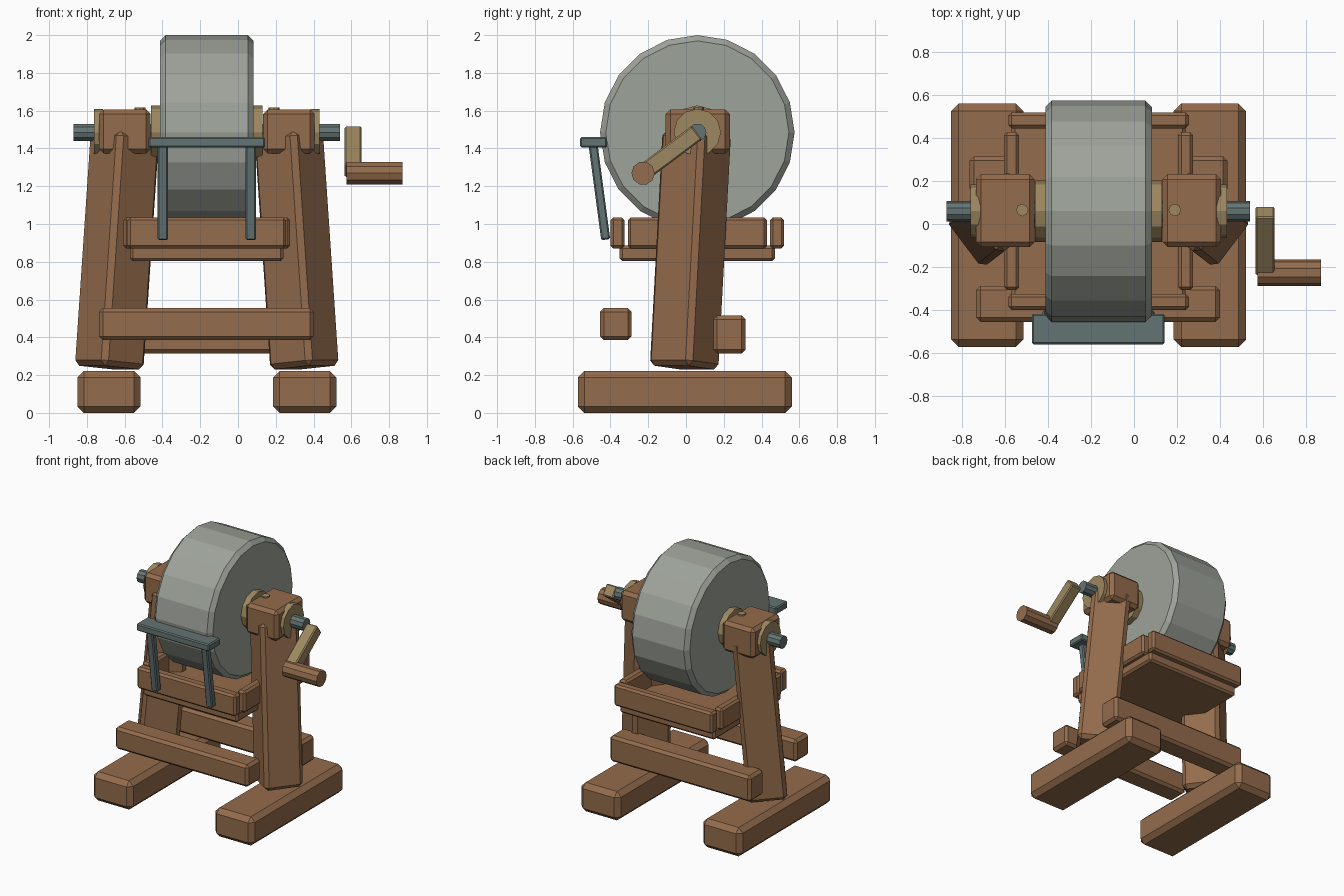
import bpy, bmesh, math
from mathutils import Vector, Matrix, Quaternion

if "Cube" in bpy.data.objects:
    bpy.data.objects.remove(bpy.data.objects["Cube"])

CX = -0.165            # mirror plane of the frame
AY, AZ = 0.06, 1.485   # axle centre


def material(name, rgb):
    m = bpy.data.materials.new(name)
    lin = [((c / 255 + 0.055) / 1.055) ** 2.4 for c in rgb]
    m.diffuse_color = (*lin, 1)
    m.use_nodes = True
    m.node_tree.nodes["Principled BSDF"].inputs["Base Color"].default_value = m.diffuse_color
    return m


WOOD = material("brown wood", (148, 108, 76))
STONE = material("grey stone", (158, 163, 154))
METAL = material("dark metal", (100, 116, 115))
TAN = material("tan fittings", (158, 136, 96))


def finish(name, bm, mat, matrix):
    bmesh.ops.transform(bm, matrix=matrix, verts=bm.verts)
    bmesh.ops.recalc_face_normals(bm, faces=bm.faces)
    me = bpy.data.meshes.new(name)
    bm.to_mesh(me)
    bm.free()
    me.materials.append(mat)
    ob = bpy.data.objects.new(name, me)
    bpy.context.collection.objects.link(ob)
    return ob


def chamfer(bm, edges, width):
    if width:
        bmesh.ops.bevel(bm, geom=list(edges), offset=width, segments=1,
                        affect='EDGES', profile=0.5)


def box(name, mat, x, y, z, bevel=0.015):
    """Chamfered box from three (min, max) ranges."""
    size = [r[1] - r[0] for r in (x, y, z)]
    mid = Vector([(r[0] + r[1]) / 2 for r in (x, y, z)])
    bm = bmesh.new()
    bmesh.ops.create_cube(bm, size=1, matrix=Matrix.Diagonal((*size, 1)))
    chamfer(bm, bm.edges, bevel)
    return finish(name, bm, mat, Matrix.Translation(mid))


def bar(name, mat, a, b, w, d, bevel=0.008):
    """Box of x-width w and depth d running from a to b in the yz plane."""
    a, b = Vector(a), Vector(b)
    bm = bmesh.new()
    bmesh.ops.create_cube(bm, size=1, matrix=Matrix.Diagonal((w, d, (b - a).length, 1)))
    chamfer(bm, bm.edges, bevel)
    rot = Vector((0, 0, 1)).rotation_difference(b - a).to_matrix().to_4x4()
    return finish(name, bm, mat, Matrix.Translation((a + b) / 2) @ rot)


def rod(name, mat, x, radius, sides, y=AY, z=AZ, bevel=0):
    """Cylinder along x with optional rim chamfer."""
    bm = bmesh.new()
    bmesh.ops.create_cone(bm, cap_ends=True, segments=sides, radius1=radius,
                          radius2=radius, depth=x[1] - x[0])
    rims = [e for e in bm.edges if abs(e.verts[0].co.z - e.verts[1].co.z) < 1e-5]
    chamfer(bm, rims, bevel)
    m = Matrix.Translation(((x[0] + x[1]) / 2, y, z)) @ Matrix.Rotation(math.pi / 2, 4, 'Y')
    return finish(name, bm, mat, m)


def span(s, near, far):
    """x range mirrored about the frame's centre."""
    return tuple(sorted((CX + s * near, CX + s * far)))


# Grinding wheel, hub and axle
rod("grindstone", STONE, (-0.413, 0.083), 0.515, 20, bevel=0.03)
rod("wheel_hub", TAN, (-0.46, 0.13), 0.143, 12)
rod("axle", METAL, (-0.872, 0.54), 0.048, 10)

for s, side in ((-1, "left"), (1, "right")):
    # Foot, bearing block, washer and peg
    box(side + "_foot", WOOD, span(s, 0.35, 0.686), (-0.573, 0.56), (0, 0.222), 0.035)
    box(side + "_bearing_block", WOOD, span(s, 0.297, 0.571), (-0.108, 0.232), (1.373, 1.607), 0.025)
    rod(side + "_washer", TAN, span(s, 0.55, 0.597), 0.125, 12)
    bm = bmesh.new()
    bmesh.ops.create_cone(bm, cap_ends=True, segments=8, radius1=0.029, radius2=0.029, depth=0.06)
    finish(side + "_peg", bm, TAN, Matrix.Translation((CX + s * 0.355, 0.065, 1.587)))

    # Diamond-section leaning leg
    a = Vector((CX + s * 0.517, -0.01, 0.24))
    b = Vector((CX + s * 0.433, 0.057, 1.485))
    bm = bmesh.new()
    bmesh.ops.create_cone(bm, cap_ends=True, segments=4, radius1=0.2, radius2=0.2,
                          depth=(b - a).length)
    chamfer(bm, bm.edges, 0.028)
    rot = (Vector((0, 0, 1)).rotation_difference(b - a)
           @ Quaternion((0, 0, 1), math.radians(8 * s)))
    finish(side + "_leg", bm, WOOD, Matrix.Translation((a + b) / 2) @ rot.to_matrix().to_4x4())

    # Trough side and tool rest strut
    box(side + "_trough_board", WOOD, span(s, 0.37, 0.44), (-0.308, 0.428), (0.87, 1.035))
    x = CX + s * 0.233
    bar(side + "_rest_strut", METAL, (x, -0.425, 0.917), (x, -0.492, 1.42), 0.055, 0.048)

# Lower cross beams
box("front_beam", WOOD, (-0.735, 0.4), (-0.455, -0.288), (0.385, 0.555), 0.02)
box("back_beam", WOOD, (-0.765, 0.435), (0.145, 0.315), (0.315, 0.515), 0.02)

# Trough
box("trough_base", WOOD, (-0.57, 0.24), (-0.352, 0.47), (0.803, 0.885))
box("trough_front_board", WOOD, (-0.585, 0.255), (-0.4, -0.325), (0.87, 1.035))
box("trough_back_board", WOOD, (-0.585, 0.255), (0.445, 0.52), (0.87, 1.035))

# Tool rest
box("tool_rest", METAL, (-0.475, 0.143), (-0.56, -0.418), (1.405, 1.46), 0.008)

# Crank
bar("crank_arm", TAN, (0.61, 0.058, 1.484), (0.61, -0.215, 1.28), 0.09, 0.09)
rod("crank_handle", WOOD, (0.575, 0.87), 0.062, 10, y=-0.227, z=1.269)
